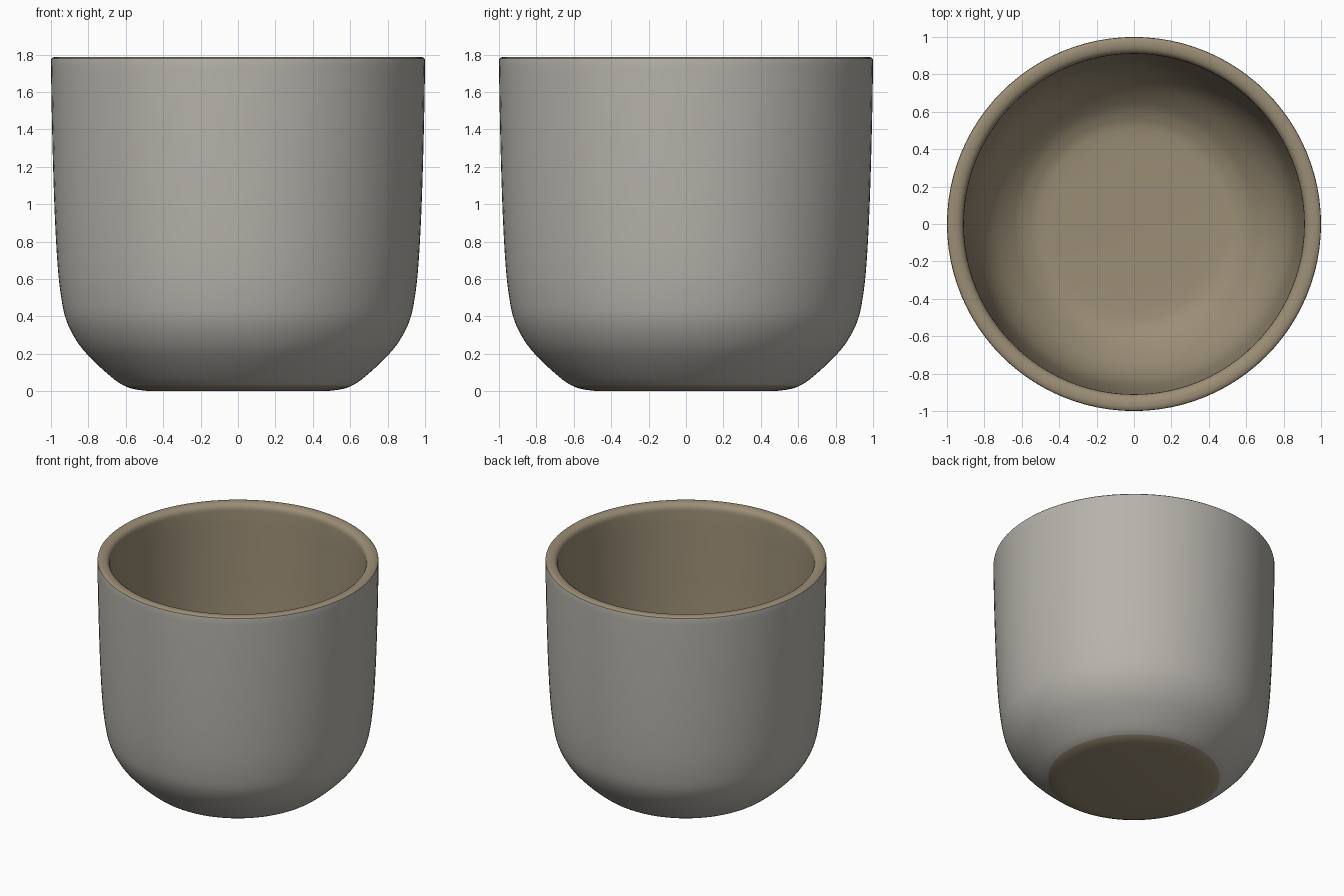
import bpy, bmesh, math

if "Cube" in bpy.data.objects:
    bpy.data.objects.remove(bpy.data.objects["Cube"])

SIDES = 96


def material(name, rgb):
    m = bpy.data.materials.new(name)
    m.diffuse_color = (*rgb, 1)
    m.use_nodes = True
    m.node_tree.nodes["Principled BSDF"].inputs["Base Color"].default_value = m.diffuse_color
    return m


def smooth_profile(pts, steps=4):
    """Catmull-Rom curve through (radius, height) points."""
    p = [pts[0]] + pts + [pts[-1]]
    out = []
    for i in range(1, len(p) - 2):
        a, b, c, d = p[i - 1:i + 3]
        for s in range(steps):
            t = s / steps
            out.append(tuple(0.5 * (2 * b[k] + (c[k] - a[k]) * t
                                    + (2 * a[k] - 5 * b[k] + 4 * c[k] - d[k]) * t * t
                                    + (3 * b[k] - a[k] - 3 * c[k] + d[k]) * t ** 3)
                             for k in (0, 1)))
    return out + [pts[-1]]


def lathe(name, profile, mats, pick):
    """Spin a profile about z; pick(i) gives the material of profile segment i."""
    bm = bmesh.new()
    rings = []
    for r, z in profile:
        if r < 1e-5:
            rings.append([bm.verts.new((0, 0, z))] * SIDES)
        else:
            rings.append([bm.verts.new((r * math.cos(2 * math.pi * j / SIDES),
                                        r * math.sin(2 * math.pi * j / SIDES), z))
                          for j in range(SIDES)])
    for i in range(len(rings) - 1):
        lo, hi = rings[i], rings[i + 1]
        for j in range(SIDES):
            k = (j + 1) % SIDES
            corners = list(dict.fromkeys((lo[j], lo[k], hi[k], hi[j])))
            bm.faces.new(corners).material_index = pick(i)
    mesh = bpy.data.meshes.new(name)
    bm.to_mesh(mesh)
    bm.free()
    for m in mats:
        mesh.materials.append(m)
    ob = bpy.data.objects.new(name, mesh)
    bpy.context.collection.objects.link(ob)
    bpy.context.view_layer.objects.active = ob
    ob.select_set(True)
    bpy.ops.object.shade_smooth_by_angle(angle=math.radians(40))


glaze = material("grey glaze", (0.47, 0.45, 0.41))
clay = material("brown clay", (0.33, 0.27, 0.18))

# Foot: flat underside with a soft edge
foot = [(0, 0), (0.47, 0.0), (0.54, 0.008), (0.58, 0.017), (0.61, 0.03)]
# Outer wall: rounded shoulder rising to a nearly straight side
wall = smooth_profile([(0.61, 0.03), (0.66, 0.062), (0.76, 0.15), (0.85, 0.25), (0.915, 0.37),
                       (0.945, 0.5), (0.965, 0.68), (0.98, 0.95), (0.99, 1.25),
                       (0.997, 1.55), (1.0, 1.765)])
# Rim: small rounded outer lip, slightly domed top and inner edge
rim = [(0.998, 1.778), (0.99, 1.785), (0.975, 1.788), (0.955, 1.788), (0.935, 1.783),
       (0.92, 1.772), (0.912, 1.755), (0.91, 1.735)]
# Inside: follows the outer wall down to a flat floor
inside = smooth_profile([(0.908, 1.6), (0.9, 1.25), (0.89, 0.95), (0.875, 0.7), (0.855, 0.53),
                         (0.82, 0.41), (0.76, 0.3), (0.67, 0.2), (0.58, 0.135),
                         (0.45, 0.105), (0, 0.1)])

start = len(foot) - 1
end = start + len(wall)
lathe("cup", foot + wall[1:] + rim + inside, [glaze, clay],
      lambda i: 0 if start <= i < end else 1)
